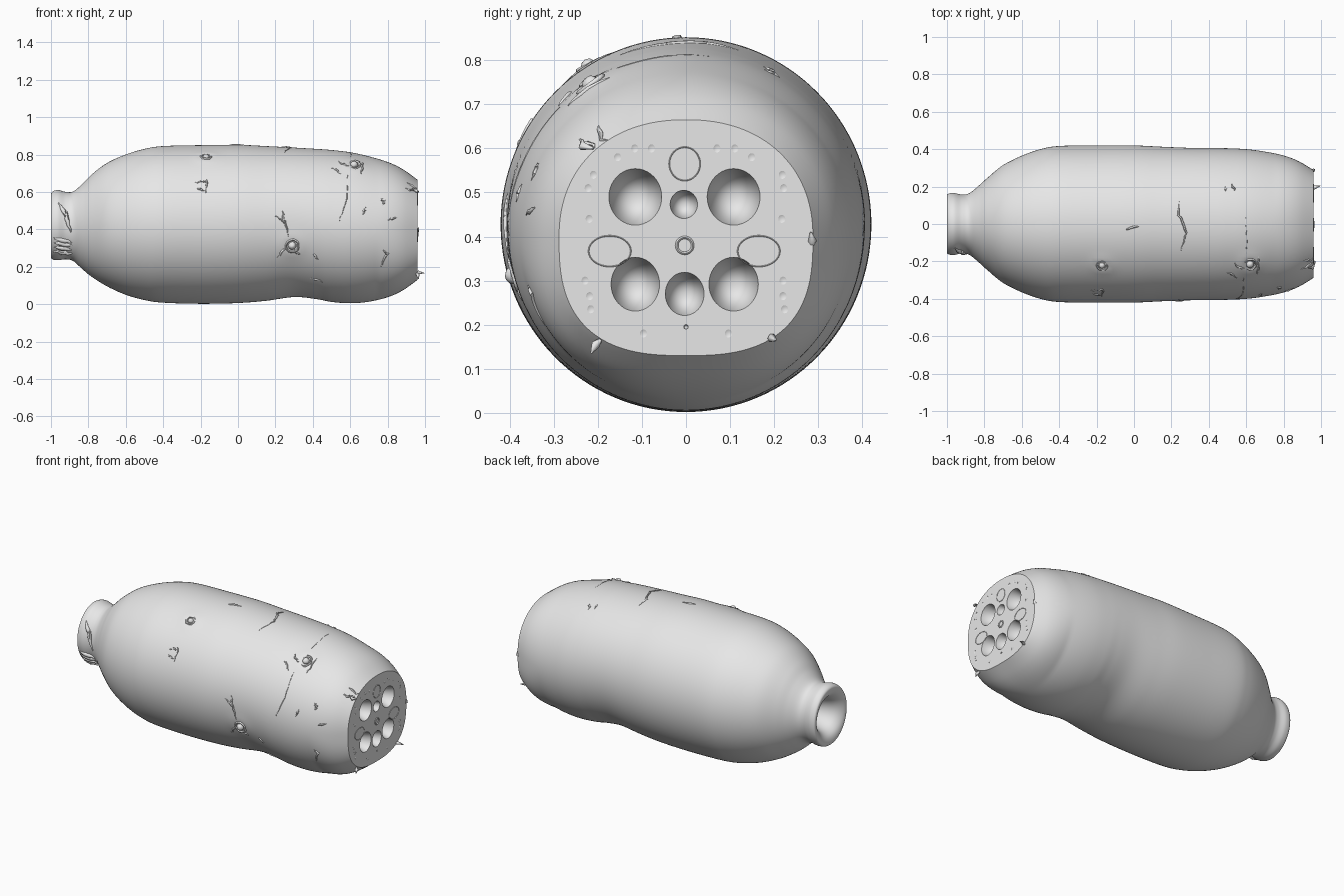
import bpy, bmesh, math, random
from mathutils import Vector
from mathutils.bvhtree import BVHTree

random.seed(4)
if "Cube" in bpy.data.objects:
    bpy.data.objects.remove(bpy.data.objects["Cube"])

mat = bpy.data.materials.new("pale grey")
mat.use_nodes = True
mat.diffuse_color = (0.8, 0.8, 0.8, 1)
mat.node_tree.nodes["Principled BSDF"].inputs["Base Color"].default_value = (0.8, 0.8, 0.8, 1)


def add_object(name, bm, angle=35):
    bmesh.ops.recalc_face_normals(bm, faces=bm.faces)
    mesh = bpy.data.meshes.new(name)
    bm.to_mesh(mesh)
    bm.free()
    mesh.materials.append(mat)
    ob = bpy.data.objects.new(name, mesh)
    bpy.context.collection.objects.link(ob)
    smooth(ob, angle)
    return ob


def smooth(ob, angle):
    bpy.ops.object.select_all(action="DESELECT")
    ob.select_set(True)
    bpy.context.view_layer.objects.active = ob
    bpy.ops.object.shade_smooth_by_angle(angle=math.radians(angle))


# Stations along the root: x, top z, bottom z, half width
STATIONS = [
    (-0.84, 0.47, 0.37, 0.05), (-0.90, 0.50, 0.34, 0.08), (-0.96, 0.525, 0.315, 0.10),
    (-0.992, 0.555, 0.285, 0.13), (-0.998, 0.595, 0.245, 0.158), (-0.965, 0.61, 0.235, 0.166),
    (-0.92, 0.60, 0.24, 0.157), (-0.88, 0.603, 0.23, 0.165), (-0.83, 0.645, 0.185, 0.205),
    (-0.78, 0.695, 0.145, 0.25), (-0.70, 0.755, 0.095, 0.315), (-0.60, 0.80, 0.05, 0.365),
    (-0.50, 0.83, 0.022, 0.40), (-0.40, 0.845, 0.008, 0.417), (-0.20, 0.85, 0.002, 0.42),
    (0.0, 0.852, 0.006, 0.42), (0.15, 0.845, 0.018, 0.413), (0.30, 0.837, 0.038, 0.407),
    (0.42, 0.83, 0.027, 0.406), (0.50, 0.824, 0.012, 0.405), (0.60, 0.812, 0.005, 0.40),
    (0.70, 0.79, 0.013, 0.387), (0.80, 0.76, 0.037, 0.366), (0.88, 0.722, 0.073, 0.336),
    (0.96, 0.665, 0.13, 0.288)]
SEG, STEPS = 128, 7

# Bud scars: centre x, y, z and radius
SCARS = [(-0.17, -0.22, 0.785, 0.033), (0.62, -0.215, 0.745, 0.04), (0.29, -0.40, 0.31, 0.042)]


def catmull(i, t):
    p = [STATIONS[min(max(i + k, 0), len(STATIONS) - 1)] for k in (-1, 0, 1, 2)]
    return [0.5 * (2 * b + (c - a) * t + (2 * a - 5 * b + 4 * c - d) * t * t
                   + (3 * b - a - 3 * c + d) * t ** 3) for a, b, c, d in zip(*p)]


def ring(x, top, bottom, half):
    cz, rz = (top + bottom) / 2, (top - bottom) / 2
    flat = max(0, min(1, (x - 0.75) / 0.2))
    pts = []
    for k in range(SEG):
        a = 2 * math.pi * k / SEG
        c, s = math.cos(a), math.sin(a)
        e = 2 / (2 + (0.7 if s < 0 else 0.2) * flat)
        y = math.copysign(abs(c) ** e, c) * half
        z = cz + math.copysign(abs(s) ** e, s) * rz
        v = Vector((x, y, z))
        # Raised swelling with a dent in the middle at each bud
        for sx, sy, sz, r in SCARS:
            d = (v - Vector((sx, sy, sz))).length / r
            if d < 4:
                out = Vector((0, y, z - cz)).normalized()
                v = v + out * (0.011 * math.exp(-(d / 1.4) ** 2) - 0.016 * math.exp(-(d / 0.7) ** 2))
        pts.append(v)
    return pts


# Root body with hollow neck and flat cut end
bm = bmesh.new()
rows = []
for i in range(len(STATIONS) - 1):
    rows += [ring(*catmull(i, k / STEPS)) for k in range(STEPS)]
rows.append(ring(*STATIONS[-1]))
rows = [[bm.verts.new(p) for p in row] for row in rows]
for a, b in zip(rows, rows[1:]):
    for k in range(SEG):
        bm.faces.new((a[k], a[(k + 1) % SEG], b[(k + 1) % SEG], b[k]))
bm.faces.new(rows[0])
bm.faces.new(rows[-1])
body = add_object("root_body", bm)
tree = BVHTree.FromPolygons([v.co.copy() for v in body.data.vertices],
                            [tuple(p.vertices) for p in body.data.polygons])

# Cutter for the air channels: y, z, half width, half height, depth
CUT_X = 0.96
CHANNELS = [(-0.115, 0.49, 0.06, 0.064, 0.16), (0.108, 0.49, 0.06, 0.064, 0.16),
            (-0.005, 0.473, 0.031, 0.032, 0.10), (-0.115, 0.292, 0.055, 0.061, 0.16),
            (0.108, 0.292, 0.056, 0.061, 0.16), (-0.003, 0.27, 0.044, 0.049, 0.13),
            (0.0, 0.195, 0.005, 0.005, 0.02)]
DIMPLES = [(0.075, 0.6), (0.115, 0.6), (0.15, 0.58), (0.215, 0.54), (0.225, 0.51), (0.22, 0.44),
           (0.225, 0.3), (0.215, 0.265), (0.22, 0.235), (0.1, 0.18)]
bm = bmesh.new()


def cone(y, z, ry, rz, depth):
    lip = [bm.verts.new((CUT_X + 0.02, y + ry * math.cos(a), z + rz * math.sin(a))) for a in
           [2 * math.pi * k / 40 for k in range(40)]]
    edge = [bm.verts.new((CUT_X - 0.001, v.co.y, v.co.z)) for v in lip]
    tip = bm.verts.new((CUT_X - depth, y, z))
    bm.faces.new(lip)
    for k in range(40):
        n = (k + 1) % 40
        bm.faces.new((lip[k], lip[n], edge[n], edge[k]))
        bm.faces.new((edge[k], edge[n], tip))


for c in CHANNELS:
    cone(*c)
for y, z in DIMPLES:
    for s in (-1, 1):
        cone(s * y + random.uniform(-0.006, 0.006), z, 0.008, 0.009, 0.005)
cutter = add_object("channel_cutter", bm)
cutter.hide_render = True
mod = body.modifiers.new("channels", "BOOLEAN")
mod.operation, mod.solver, mod.object = "DIFFERENCE", "EXACT", cutter
bpy.context.view_layer.objects.active = body
bpy.ops.object.modifier_apply(modifier=mod.name)
bpy.data.objects.remove(cutter)
smooth(body, 35)


# Tapered strands swept along point lists
def strands(name, paths, radius, cyclic=False, taper=True):
    cu = bpy.data.curves.new(name, "CURVE")
    cu.dimensions, cu.bevel_depth, cu.bevel_resolution = "3D", radius, 1
    cu.use_fill_caps = True
    for pts in paths:
        sp = cu.splines.new("POLY")
        sp.points.add(len(pts) - 1)
        sp.use_cyclic_u = cyclic
        for k, (q, p) in enumerate(zip(sp.points, pts)):
            q.co = (*p, 1)
            q.radius = 0.25 + math.sin(math.pi * k / (len(pts) - 1)) if taper else 1
    cu.materials.append(mat)
    ob = bpy.data.objects.new(name, cu)
    bpy.context.collection.objects.link(ob)
    bpy.ops.object.select_all(action="DESELECT")
    ob.select_set(True)
    bpy.context.view_layer.objects.active = ob
    bpy.ops.object.convert(target="MESH")
    smooth(bpy.context.object, 60)


def on_surface(line, top):
    pts = []
    for (a, b), (c, d) in zip(line, line[1:]):
        for k in range(6):
            t = k / 5
            u = a + (c - a) * t + random.uniform(-0.004, 0.004)
            w = b + (d - b) * t + random.uniform(-0.004, 0.004)
            start, ray = ((u, w, 2), (0, 0, -1)) if top else ((u, -2, w), (0, 1, 0))
            hit = tree.ray_cast(Vector(start), Vector(ray))[0]
            if hit:
                pts.append(hit)
    return pts


# Skin cracks on the front, as x and z
FRONT = [[(0.2, 0.47), (0.25, 0.44), (0.27, 0.36)], [(0.24, 0.5), (0.25, 0.42)],
         [(0.26, 0.31), (0.21, 0.25)], [(0.3, 0.29), (0.33, 0.26)],
         [(0.5, 0.73), (0.55, 0.7)], [(0.54, 0.76), (0.59, 0.74)], [(0.66, 0.7), (0.67, 0.76)],
         [(0.76, 0.2), (0.8, 0.27), (0.77, 0.29)], [(0.89, 0.62), (0.955, 0.6)],
         [(0.9, 0.65), (0.955, 0.615)], [(0.76, 0.57), (0.78, 0.55), (0.77, 0.53)],
         [(0.8, 0.45), (0.85, 0.465)], [(0.67, 0.48), (0.68, 0.52)], [(0.39, 0.14), (0.45, 0.12)],
         [(0.4, 0.27), (0.43, 0.24)], [(-0.23, 0.65), (-0.17, 0.66), (-0.17, 0.59)],
         [(-0.22, 0.62), (-0.18, 0.61)]]
# Skin cracks on the upper side, as x and y
UPPER = [[(0.24, 0.12), (0.24, 0.05), (0.28, -0.05), (0.25, -0.15)], [(-0.05, -0.03), (0.03, -0.01)],
         [(0.49, 0.18), (0.49, 0.2)], [(0.52, 0.21), (0.54, 0.18)]]
strands("skin_cracks", [on_surface(p, False) for p in FRONT] + [on_surface(p, True) for p in UPPER], 0.005)
strands("growth_seams", [on_surface([(0.6, 0.05), (0.6, -0.19)], True),
                         on_surface([(0.59, 0.7), (0.58, 0.56), (0.54, 0.44)], False)], 0.002)
strands("neck_folds", [on_surface([(-0.96, 0.54), (-0.92, 0.48), (-0.895, 0.38)], False)]
        + [on_surface([(-0.985, 0.35 - 0.022 * k), (-0.89, 0.33 - 0.02 * k)], False) for k in range(4)], 0.011)

# Bud tips and curled bud rims
for i, (x, y, z, r) in enumerate(SCARS):
    hit, normal = tree.find_nearest(Vector((x, y, z)))[:2]
    u = Vector((1, 0, 0))
    w = normal.cross(u).normalized()
    loop = [hit + (u * math.cos(a) + w * math.sin(a)) * r * random.uniform(0.72, 0.88) + normal * 0.004
            for a in [2 * math.pi * k / 18 for k in range(18)]]
    strands(f"bud_rim_{i + 1}", [loop], 0.006, True, False)
    bm = bmesh.new()
    bmesh.ops.create_icosphere(bm, subdivisions=3, radius=r * 0.5)
    for v in bm.verts:
        v.co = v.co * random.uniform(0.95, 1.05) + hit + normal * 0.003
    add_object(f"bud_tip_{i + 1}", bm, 60)


# Sealed channel outlines on the cut face: y, z, half width, half height
def oval(y, z, ry, rz):
    return [(CUT_X, y + ry * math.cos(a), z + rz * math.sin(a)) for a in
            [2 * math.pi * k / 32 for k in range(32)]]


strands("sealed_channels", [oval(-0.003, 0.565, 0.035, 0.038), oval(-0.173, 0.367, 0.048, 0.035),
                            oval(0.165, 0.367, 0.048, 0.035)], 0.0015, True, False)
strands("centre_ring", [oval(-0.003, 0.38, 0.018, 0.018)], 0.004, True, False)

# Ragged fibres along the cut edge
strands("torn_fibres", [
    [(0.95, -0.19, 0.17), (0.962, -0.205, 0.155), (0.965, -0.215, 0.135)],
    [(0.93, 0.185, 0.165), (0.965, 0.195, 0.17), (0.997, 0.205, 0.165)],
    [(0.93, -0.235, 0.62), (0.955, -0.235, 0.605), (0.967, -0.21, 0.60)],
    [(0.94, 0.285, 0.37), (0.96, 0.287, 0.39), (0.965, 0.283, 0.41)]], 0.008)
